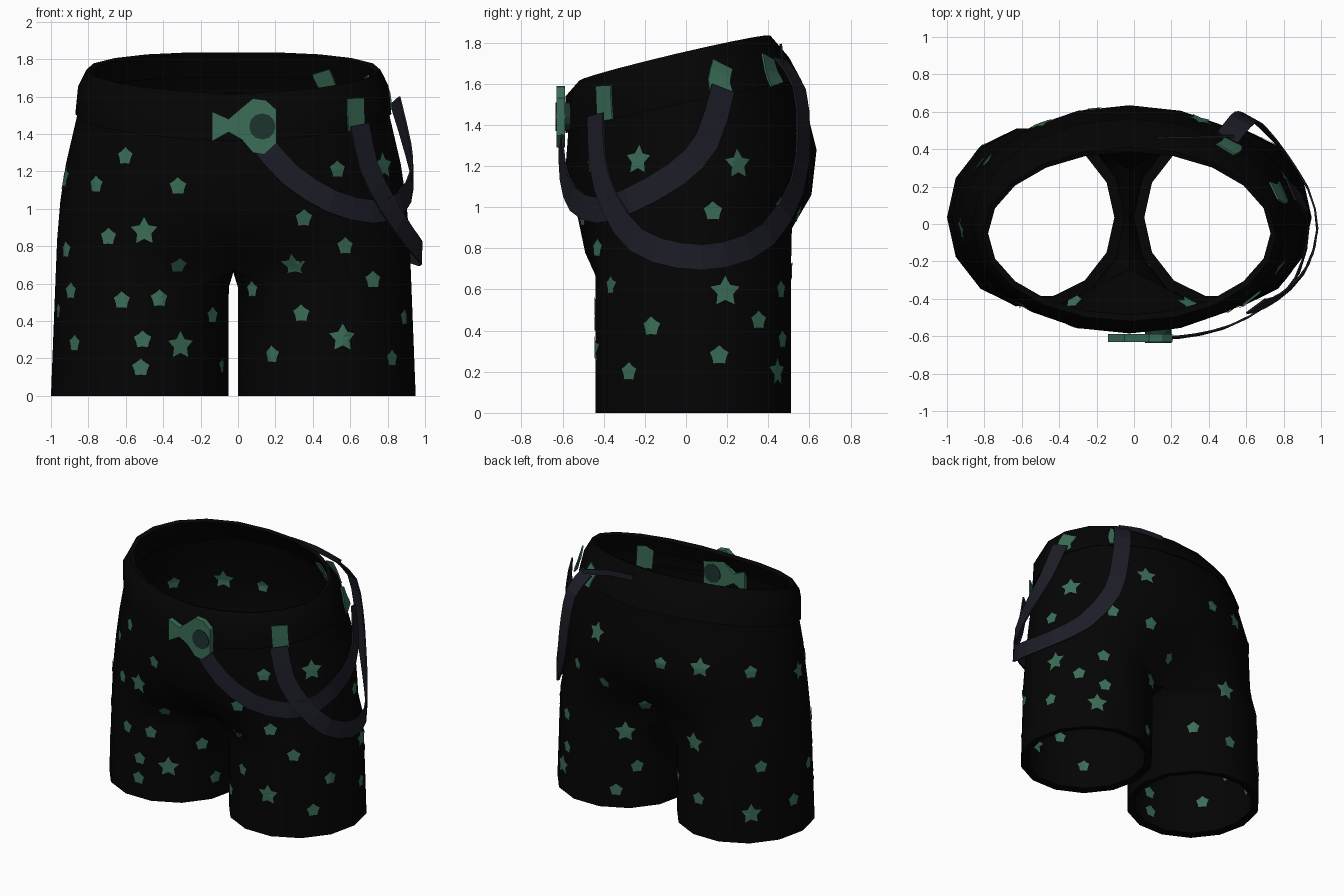
import bpy, bmesh
from math import sin, cos, pi, radians
from mathutils import Vector
from mathutils.bvhtree import BVHTree

if "Cube" in bpy.data.objects:
    bpy.data.objects.remove(bpy.data.objects["Cube"])

CX = -0.025          # middle of the garment
HALF = 10            # steps from front centre to back centre


def material(name, rgb):
    m = bpy.data.materials.new(name)
    m.use_nodes = True
    m.diffuse_color = (*rgb, 1)
    b = m.node_tree.nodes["Principled BSDF"]
    b.inputs["Base Color"].default_value = (*rgb, 1)
    b.inputs["Roughness"].default_value = 0.9
    return m


BLACK = material("black cloth", (0.0013, 0.0013, 0.0013))
GREEN = material("green", (0.043, 0.155, 0.095))
DARK_GREEN = material("dark green", (0.012, 0.034, 0.026))
STRAP = material("dark slate strap", (0.012, 0.012, 0.021))


def finish(name, bm, mat, smooth=True):
    """Turn the bmesh into an object with one material."""
    me = bpy.data.meshes.new(name)
    bm.to_mesh(me)
    bm.free()
    me.materials.append(mat)
    ob = bpy.data.objects.new(name, me)
    bpy.context.collection.objects.link(ob)
    if smooth:
        bpy.ops.object.select_all(action="DESELECT")
        ob.select_set(True)
        bpy.context.view_layer.objects.active = ob
        bpy.ops.object.shade_smooth_by_angle(angle=radians(50))
    return ob


def bridge(bm, a, b, closed=True):
    n = len(a)
    for i in range(n if closed else n - 1):
        j = (i + 1) % n
        bm.faces.new((a[i], a[j], b[j], b[i]))


def face_outward(bm):
    bmesh.ops.recalc_face_normals(bm, faces=bm.faces)
    side = max(bm.faces, key=lambda f: f.calc_center_median().x)
    if side.normal.x < 0:
        bmesh.ops.reverse_faces(bm, faces=bm.faces)


def oval(i, rx, yf, yb):
    t = pi * i / HALF - pi / 2
    return Vector((rx * cos(t), (yf + yb) / 2 + (yb - yf) / 2 * sin(t), 0))


def leg_point(i, r, z):
    """Point on a leg ring; the leg leans slightly inward as it rises."""
    t = (i - HALF / 2) * 2 * pi / (HALF + 4)
    return Vector(((0.5 + r * cos(t)) * (1 - 0.04 * z), 0.035 + r * 1.025 * sin(t), 0))


# ---- shorts body: half a torso and one leg, mirrored and welded
bm = bmesh.new()
# front height, back height, half width, front y, back y, roundness
TORSO = [(0.67, 0.67, 0.95, -0.46, 0.52, 0), (0.77, 0.90, 0.94, -0.55, 0.545, 0.6),
         (1.02, 1.06, 0.925, -0.57, 0.61, 1), (1.2, 1.28, 0.895, -0.585, 0.635, 1),
         (1.40, 1.64, 0.83, -0.57, 0.545, 1)]
for side in (1, -1):
    rows = []
    for zf, zb, rx, yf, yb, w in TORSO:
        row = []
        for i in range(HALF + 1):
            p = leg_point(i, 0.475, zf).lerp(oval(i, rx, yf, yb), w)
            if i in (0, HALF):
                p.x = 0
                p.y *= 0.7 + 0.3 * w
            z = zf + (zb - zf) * (p.y - yf) / (yb - yf)
            row.append(bm.verts.new((CX + side * p.x, p.y, z)))
        rows.append(row)
    for a, b in zip(rows, rows[1:]):
        bridge(bm, a, b, closed=False)
    # crotch web closes the leg loop
    web = [bm.verts.new((CX, y, 0.66)) for y in (0.15, 0.035, -0.1)]
    loop = rows[0] + web
    for z, r in ((0.58, 0.475), (0.3, 0.475), (0, 0.475), (0.01, 0.42)):
        ring = []
        for i in range(HALF + 4):
            p = leg_point(i, r, z)
            ring.append(bm.verts.new((CX + side * p.x, p.y, z)))
        bridge(bm, loop, ring)
        loop = ring
bmesh.ops.remove_doubles(bm, verts=bm.verts, dist=0.001)
face_outward(bm)
body_tree = BVHTree.FromBMesh(bm)
finish("shorts_body", bm, BLACK)

# ---- waistband: a tilted band folded over at the top
bm = bmesh.new()
BAND = [(1.37, 1.62, 0.825, -0.56, 0.545), (1.36, 1.61, 0.845, -0.585, 0.565),
        (1.54, 1.73, 0.83, -0.585, 0.50), (1.615, 1.835, 0.785, -0.52, 0.41),
        (1.605, 1.825, 0.755, -0.485, 0.385), (1.48, 1.7, 0.79, -0.53, 0.46)]
loops = []
for zf, zb, rx, yf, yb in BAND:
    ring = []
    for i in range(2 * HALF):
        p = oval(i, rx, yf, yb)
        z = zf + (zb - zf) * (p.y - yf) / (yb - yf) + 0.025 * abs(p.x)
        ring.append(bm.verts.new((CX + p.x, p.y, z)))
    loops.append(ring)
for a, b in zip(loops, loops[1:]):
    bridge(bm, a, b)
face_outward(bm)
band_tree = BVHTree.FromBMesh(bm)
finish("waistband", bm, BLACK)


# ---- stars laid on the cloth, on its outer and inner face
def add_star(bm, azimuth, tilt, u, v, radius, notch):
    a, e = radians(azimuth), radians(tilt)
    right = Vector((cos(a), sin(a), 0))
    away = Vector((sin(a) * cos(e), -cos(a) * cos(e), sin(e)))
    up = away.cross(right)
    hit, n, _, _ = body_tree.ray_cast(right * u + up * v + away * 4, -away)
    if hit is None:
        return
    if n.dot(away) < 0:
        n = -n
    sx = Vector((0, 0, 1)).cross(n).normalized()
    sy = n.cross(sx)
    for lift in (0.006, -0.006):
        def put(r, k):
            q = hit + (sx * sin(k * pi / 5) + sy * cos(k * pi / 5)) * r
            near, m, _, _ = body_tree.find_nearest(q)
            return bm.verts.new(near + (m if m.dot(n) > 0 else -m) * lift)
        middle = put(0, 0)
        size = [radius * (notch if k % 2 else 1) for k in range(10)]
        inner = [put(size[k] * 0.5, k) for k in range(10)]
        outer = [put(size[k], k) for k in range(10)]
        bridge(bm, inner, outer)
        for k in range(10):
            bm.faces.new((middle, inner[k], inner[k - 1]))


# each group: azimuth, tilt, large stars, small stars
GROUPS = [
    (0, 0, [(-.5, .88), (-.31, .27), (.3, .7), (.56, .31)],
     [(-.6, 1.28), (-.76, 1.13), (-.32, 1.12), (-.69, .85), (-.32, .7), (-.89, .56),
      (-.62, .51), (-.42, .52), (-.51, .3), (-.87, .28), (-.52, .15), (.53, 1.21),
      (.35, .95), (.57, .8), (.08, .57), (.72, .62), (.34, .44), (.18, .22),
      (.82, .2), (-.92, .78), (-.14, .43), (-.09, .16)]),
    (90, 0, [(-.23, 1.23), (.25, 1.21), (.19, .59), (.44, .2)],
     [(.13, .98), (-.17, .42), (.16, .28), (.35, .45)]),
    (225, 20, [(-.64, 1.21), (-.03, .96), (.67, .88), (-.45, .49), (.3, -.09), (-.06, .43)],
     [(-.28, 1.0), (.31, .91), (-.33, .68), (.35, .56), (-.37, .24),
      (.37, .24), (.74, .22), (.61, -.02), (-.51, .08)]),
    (135, -25, [],
     [(.44, .38), (.69, .27), (.17, 1.13), (-.09, 1.22), (-.15, .88), (-.14, .66)]),
]
bm = bmesh.new()
for azimuth, tilt, large, small in GROUPS:
    for u, v in large:
        add_star(bm, azimuth, tilt, u, v, 0.077, 0.53)
    for u, v in small:
        add_star(bm, azimuth, tilt, u, v, 0.049, 0.75)
finish("stars", bm, GREEN, smooth=False)


# ---- straps: flat ribbons along smooth paths
def ribbon(name, points, width, mat, steps=2):
    pts = [Vector(p) for p in points]
    ext = [2 * pts[0] - pts[1]] + pts + [2 * pts[-1] - pts[-2]]
    path = []
    for a, b, c, d in zip(ext, ext[1:], ext[2:], ext[3:]):
        for s in range(steps):
            t = s / steps
            path.append(0.5 * (2 * b + (c - a) * t + (2 * a - 5 * b + 4 * c - d) * t ** 2
                               + (3 * b - a - 3 * c + d) * t ** 3))
    path.append(pts[-1])
    bm = bmesh.new()
    edges = ([], [])
    for k, p in enumerate(path):
        along = path[min(k + 1, len(path) - 1)] - path[max(k - 1, 0)]
        out = Vector((p.x * 0.5, p.y, 0)).normalized()
        across = along.cross(out).normalized() * width / 2
        edges[0].append(bm.verts.new(p + across))
        edges[1].append(bm.verts.new(p - across))
    bridge(bm, edges[0], edges[1], closed=False)
    bmesh.ops.recalc_face_normals(bm, faces=bm.faces)
    ob = finish(name, bm, mat, smooth=False)
    mod = ob.modifiers.new("thickness", "SOLIDIFY")
    mod.thickness = 0.01
    mod.offset = 0


ribbon("front_strap", [(.12, -.61, 1.36), (.28, -.6, 1.18), (.5, -.55, 1.04),
                       (.72, -.43, .985), (.87, -.28, 1.03), (.93, -.05, 1.16),
                       (.91, .1, 1.32), (.84, .18, 1.58)], 0.125, STRAP)
ribbon("side_strap", [(.65, -.44, 1.45), (.7, -.43, 1.22), (.8, -.37, 1.02),
                      (.92, -.24, .84), (.98, -.03, .765), (.93, .19, .77), (.79, .4, .87),
                      (.66, .54, 1.1), (.61, .57, 1.35), (.57, .55, 1.58),
                      (.5, .46, 1.72)], 0.125, STRAP)
ribbon("back_strap_tail", [(.53, .47, 1.71), (.33, .465, 1.76), (.12, .46, 1.775)], 0.04, STRAP)

# ---- belt loops on both faces of the waistband
LOOPS = {"front_belt_loop": [(.66, -.43, 1.41), (.65, -.43, 1.5), (.63, -.41, 1.6)],
         "side_belt_loop": [(.85, .19, 1.55), (.82, .19, 1.63), (.76, .19, 1.72)],
         "back_belt_loop": [(.55, .47, 1.62), (.54, .44, 1.68), (.49, .4, 1.75)]}
for name, points in LOOPS.items():
    for face, lift in (("outer", 0.022), ("inner", -0.06)):
        placed = []
        for p in points:
            near = band_tree.find_nearest(Vector(p))[0]
            placed.append(near + Vector((near.x * 0.5, near.y, 0)).normalized() * lift)
        ribbon(name + "_" + face, placed, 0.115, GREEN)


# ---- buckle: a fish-shaped plate with a dark round eye, and its backing plate
def plate(name, outline, y_front, y_back, mat):
    bm = bmesh.new()
    front = [bm.verts.new((x, y_front, z)) for x, z in outline]
    back = [bm.verts.new((x, y_back, z)) for x, z in outline]
    bridge(bm, front, back)
    bm.faces.new(front)
    bm.faces.new(back)
    bmesh.ops.recalc_face_normals(bm, faces=bm.faces)
    finish(name, bm, mat, smooth=False)


fish = [(-.14, 1.36), (-.14, 1.52), (-.05, 1.48), (.02, 1.54), (.08, 1.59), (.15, 1.58),
        (.205, 1.53), (.205, 1.35), (.14, 1.29), (.08, 1.3), (.02, 1.37), (-.05, 1.41)]
circle = [(0.13 + 0.07 * cos(k * pi / 6), 1.44 + 0.07 * sin(k * pi / 6)) for k in range(12)]
plate("buckle", fish, -0.63, -0.588, GREEN)
plate("buckle_backing", fish, -0.53, -0.5, GREEN)
plate("buckle_eye", circle, -0.635, -0.495, DARK_GREEN)
